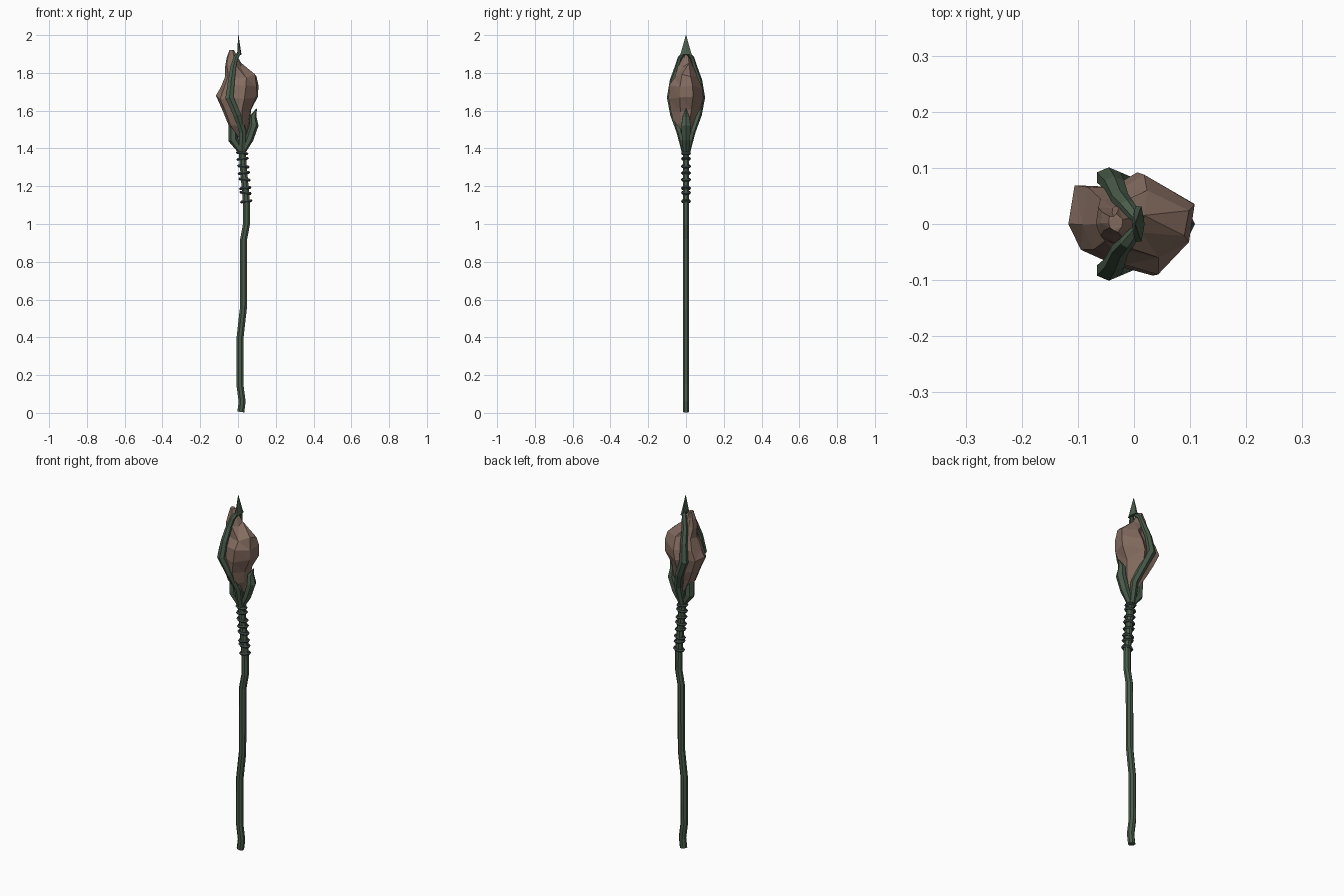
import bpy, bmesh, math, random
from mathutils import Vector

if "Cube" in bpy.data.objects:
    bpy.data.objects.remove(bpy.data.objects["Cube"])
random.seed(4)

def mat(name, c):
    m = bpy.data.materials.new(name)
    m.diffuse_color = (*c, 1)
    m.use_nodes = True
    m.node_tree.nodes["Principled BSDF"].inputs["Base Color"].default_value = m.diffuse_color
    return m

GREEN = mat("dark green wood", (0.068, 0.108, 0.07))
ROCK = mat("brown stone", (0.235, 0.152, 0.117))
WRAP = mat("dark cord", (0.045, 0.065, 0.058))

def loft(name, rings, material, closed=False):
    """Skin a list of equal-length point rings, capping the ends."""
    bm = bmesh.new()
    vs = [[bm.verts.new(p) for p in r] for r in rings]
    n = len(vs[0])
    pairs = list(zip(vs, vs[1:])) + ([(vs[-1], vs[0])] if closed else [])
    for a, b in pairs:
        for i in range(n):
            j = (i + 1) % n
            bm.faces.new((a[i], a[j], b[j], b[i]))
    if not closed:
        bm.faces.new(vs[0][::-1])
        bm.faces.new(vs[-1])
    bmesh.ops.recalc_face_normals(bm, faces=bm.faces)
    me = bpy.data.meshes.new(name)
    bm.to_mesh(me)
    bm.free()
    me.materials.append(material)
    ob = bpy.data.objects.new(name, me)
    bpy.context.collection.objects.link(ob)
    return ob

def tube(name, path, sides, material, ref=(0, 1, 0)):
    """Tube along points (x, y, z, half width along ref, half depth)."""
    pts = [Vector(p[:3]) for p in path]
    rings = []
    for k, p in enumerate(path):
        t = (pts[min(k + 1, len(pts) - 1)] - pts[max(k - 1, 0)]).normalized()
        u = Vector(ref)
        u = (u - t * u.dot(t)).normalized()
        v = t.cross(u)
        rings.append([pts[k] + u * p[3] * math.cos(a) + v * p[4] * math.sin(a)
                      for a in (2 * math.pi * (i + .5) / sides for i in range(sides))])
    return loft(name, rings, material)

# crooked shaft
shaft = [(.015, .005), (.022, .06), (.01, .15), (.011, .40), (.028, .55),
         (.03, .92), (.045, 1.0), (.044, 1.12), (.022, 1.38), (.022, 1.47)]
tube("shaft", [(x, 0, z, .018, .02) for x, z in shaft], 8, GREEN)

# cord wrapped round the grip
for k, z in enumerate((1.12, 1.165, 1.19, 1.235, 1.27, 1.305, 1.345, 1.375)):
    cx = .044 - (z - 1.12) / .26 * .022
    tilt = .12 * (-1) ** k
    rings = []
    for i in range(10):
        a = 2 * math.pi * i / 10
        ring = []
        for j in range(5):
            b = 2 * math.pi * j / 5
            r = .022 + .008 * math.cos(b)
            x = r * math.cos(a) * 1.1
            ring.append((cx + x, r * math.sin(a) * .9, z + .008 * math.sin(b) + tilt * x))
        rings.append(ring)
    loft(f"cord_ring_{k + 1}", rings, WRAP, closed=True)

# faceted stone: one outline fitted to (z, xmin, xmax, ymin, ymax) layers
outline = [(1, .4), (.9, -.35), (.35, -1), (-.25, -.8), (-.8, -.5), (-1, 0),
           (-.9, .75), (-.3, .72), (.1, 1)]
layers = [(1.46, .0, .04, -.02, .02), (1.53, -.05, .06, -.06, .05),
          (1.60, -.085, .07, -.08, .075), (1.67, -.117, .106, -.092, .092),
          (1.725, -.092, .108, -.09, .088), (1.785, -.068, .098, -.06, .06),
          (1.84, -.068, .018, -.042, .04), (1.88, -.06, .0, -.025, .028),
          (1.92, -.045, -.02, -.015, .018)]
rings = []
for k, (z, x0, x1, y0, y1) in enumerate(layers):
    dz = .012 if 0 < k < 7 else .002
    rings.append([((x0 + x1) / 2 + u * (x1 - x0) / 2,
                   (y0 + y1) / 2 + v * (y1 - y0) / 2,
                   z + random.uniform(-dz, dz)) for u, v in outline])
stone = loft("stone", rings, ROCK)
bm = bmesh.new()
bm.from_mesh(stone.data)
bmesh.ops.triangulate(bm, faces=bm.faces, quad_method='SHORT_EDGE')
bm.to_mesh(stone.data)
bm.free()

# long vines over the front and back of the stone, meeting at the top
vine = [(.02, .008, 1.38, .018, .014), (.025, .035, 1.49, .022, .016),
        (-.005, .066, 1.58, .022, .018), (-.045, .083, 1.67, .025, .018),
        (-.035, .07, 1.76, .02, .016), (-.025, .046, 1.83, .017, .014),
        (-.012, .032, 1.88, .014, .012), (.006, .01, 1.905, .01, .01)]
for name, s in (("front_vine", -1), ("back_vine", 1)):
    tube(name, [(x, s * y, z, w, d) for x, y, z, w, d in vine], 6, GREEN, (1, 0, 0))

# short claws cupping the left and right of the stone
tube("right_claw", [(.025, 0, 1.38, .016, .014), (.06, 0, 1.45, .025, .022),
                    (.085, 0, 1.525, .028, .024), (.08, 0, 1.57, .02, .018),
                    (.098, 0, 1.61, .002, .002)], 6, GREEN)
tube("left_claw", [(.018, 0, 1.38, .016, .014), (-.025, 0, 1.445, .026, .026),
                   (-.028, 0, 1.53, .026, .022), (-.058, 0, 1.58, .02, .014),
                   (-.07, 0, 1.61, .002, .002)], 6, GREEN)

# flat spike on the top
tube("top_spike", [(.008, 0, 1.895, .036, .011), (.006, 0, 1.91, .03, .01),
                   (.002, 0, 2.0, .001, .001)], 6, GREEN)
